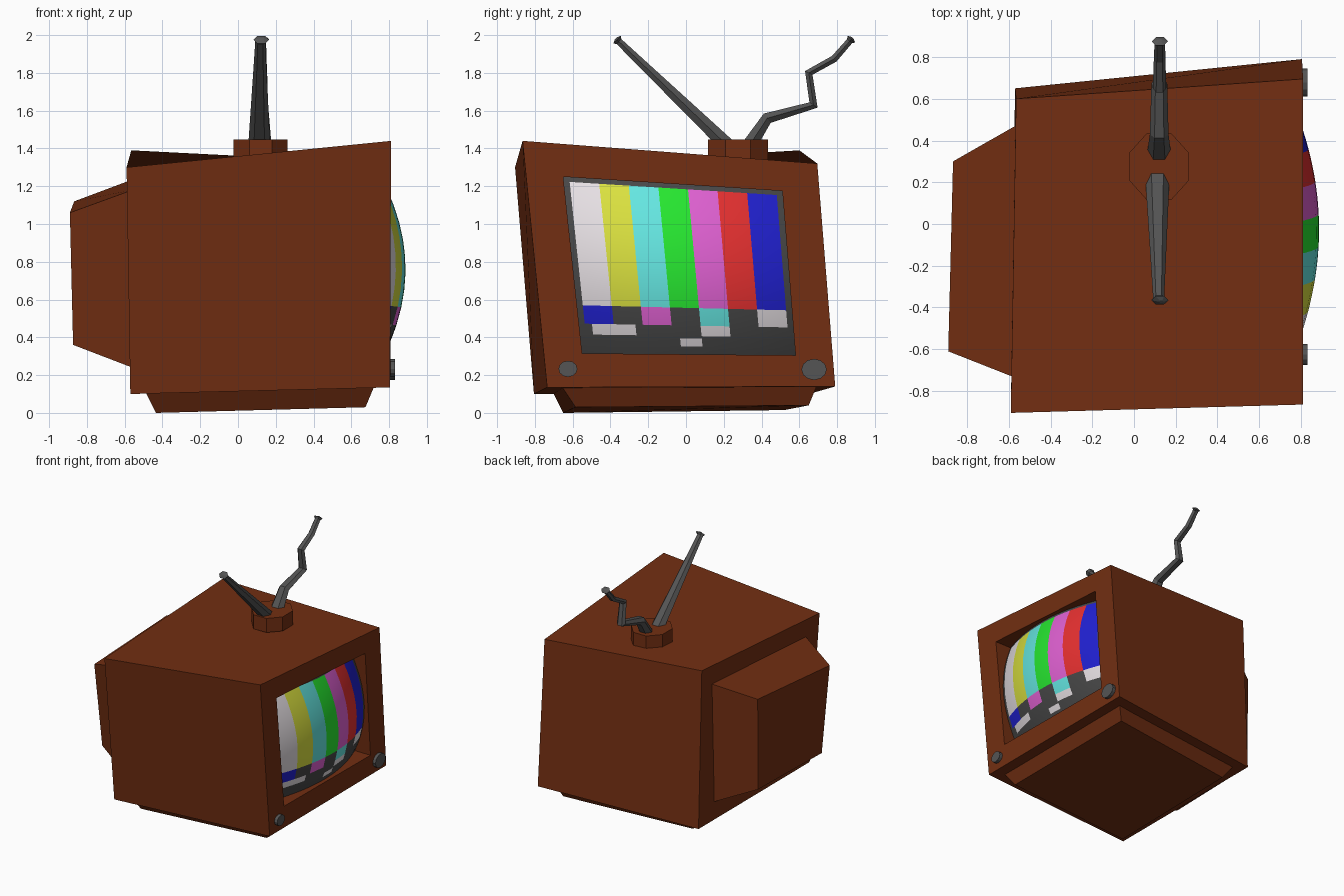
import bpy, bmesh, math
from mathutils import Vector

if "Cube" in bpy.data.objects:
    bpy.data.objects.remove(bpy.data.objects["Cube"])

COLOURS = {
    "brown_case": (.17, .028, .006), "dark_metal": (.09, .09, .09),
    "screen_grey": (.065, .065, .065), "white": (.82, .77, .80),
    "yellow": (.70, .75, .05), "cyan": (.13, .80, .76),
    "green": (.02, .80, .03), "magenta": (.75, .12, .65),
    "red": (.80, .03, .03), "blue": (.015, .015, .65),
}
MATS = {}
for name, c in COLOURS.items():
    MATS[name] = bpy.data.materials.new(name)
    MATS[name].diffuse_color = (*c, 1)


def finish(name, bm, mats):
    me = bpy.data.meshes.new(name)
    bm.to_mesh(me)
    bm.free()
    ob = bpy.data.objects.new(name, me)
    bpy.context.collection.objects.link(ob)
    for m in mats:
        me.materials.append(MATS[m])
    return ob


def loft(name, loops, mat):
    """Closed skin through a list of equal-length loops, capped at both ends."""
    bm = bmesh.new()
    rings = [[bm.verts.new(p) for p in lp] for lp in loops]
    n = len(rings[0])
    for a, b in zip(rings, rings[1:]):
        for i in range(n):
            j = (i + 1) % n
            bm.faces.new((a[i], a[j], b[j], b[i]))
    bm.faces.new(rings[0])
    bm.faces.new(rings[-1])
    bmesh.ops.recalc_face_normals(bm, faces=bm.faces)
    return finish(name, bm, [mat])


# Case: crooked box whose +x side has a recessed screen opening
back = [(-.59, -.905, 1.30), (-.565, .60, 1.39), (-.57, .65, .10), (-.57, -.805, .10)]
front = [(.81, -.865, 1.44), (.81, .695, 1.32), (.805, .79, .14), (.805, -.735, .135)]
opening = [(-.65, 1.25), (.51, 1.175), (.58, .305), (-.55, .315)]
loft("case", [back, front, [(.808, y, z) for y, z in opening],
              [(.60, y, z) for y, z in opening]], "brown_case")

# Tapered rear housing
loft("rear_housing", [
    [(-.56, -.74, 1.18), (-.56, .475, 1.235), (-.56, .455, .245), (-.56, -.66, .24)],
    [(-.89, -.61, 1.06), (-.867, .30, 1.12), (-.865, .29, .37), (-.873, -.53, .36)],
], "brown_case")

# Tapered plinth
loft("plinth", [
    [(-.495, -.71, .12), (.725, -.665, .15), (.725, .695, .15), (-.495, .585, .12)],
    [(-.435, -.65, .0), (.675, -.585, .03), (.67, .65, .04), (-.43, .52, .015)],
], "brown_case")

# Bulging screen with test bars; the outermost cells form the grey surround
BARS = ["white", "yellow", "cyan", "green", "magenta", "red", "blue"]
LOWER = ["blue", "screen_grey", "magenta", "screen_grey", "cyan", "screen_grey", "white"]
EDGE = .027
inner_u = [i / 28 for i in range(29)]
inner_v = [0, .02, .07, .085, .15, .26] + [.26 + .74 * i / 7 for i in range(1, 8)]


def with_border(values):
    return [0] + [EDGE + (1 - 2 * EDGE) * t for t in values] + [1]


def screen_point(u, v):
    tl, tr, br, bl = (Vector(p) for p in opening)
    p = bl.lerp(br, u).lerp(tl.lerp(tr, u), v)
    x = .887 - .112 * (2 * u - 1) ** 2 - .112 * (2 * v - 1) ** 2
    return (x, p.x, p.y)


def cell_colour(col, row):
    if not (0 <= col < 28 and 0 <= row < len(inner_v) - 1):
        return "screen_grey"
    if row >= 5:
        return BARS[col // 4]
    if row == 4:
        return LOWER[col // 4]
    if row == 3 and (1 <= col <= 6 or 16 <= col <= 19):
        return "white"
    if row == 1 and 13 <= col <= 15:
        return "white"
    return "screen_grey"


bm = bmesh.new()
us, vs = with_border(inner_u), with_border(inner_v)
grid = [[bm.verts.new(screen_point(u, v)) for u in us] for v in vs]
names = list(COLOURS)
for r in range(len(vs) - 1):
    for c in range(len(us) - 1):
        f = bm.faces.new((grid[r][c], grid[r][c + 1], grid[r + 1][c + 1], grid[r + 1][c]))
        f.material_index = names.index(cell_colour(c - 1, r - 1))
        f.smooth = True
finish("screen", bm, names)


# Two control knobs
def ellipse(n, fn, turn=0.0):
    return [fn(math.cos(2 * math.pi * i / n + turn), math.sin(2 * math.pi * i / n + turn))
            for i in range(n)]


for name, y, z, ry, rz in (("small_knob", -.625, .233, .05, .043),
                           ("large_knob", .678, .23, .067, .056)):
    loft(name, [ellipse(12, lambda c, s: (x, y + ry * c, z + rz * s))
                for x in (.79, .832)], "dark_metal")

# Octagonal aerial socket on top
loft("aerial_socket", [ellipse(8, lambda c, s: (.12 + .155 * c, .275 + .172 * s, z), math.pi / 8)
                       for z in (1.33, 1.447)], "brown_case")


# Aerials: tapered six-sided rods lying in the y-z plane, with flared tips
def aerial(name, path, radii, x0, x1):
    pts = [Vector((0, y, z)) for y, z in path]
    tip = (pts[-1] - pts[-2]).normalized()
    pts += [pts[-1] + tip * .014, pts[-1] + tip * .024]
    radii = radii + [radii[-1] * 1.55, radii[-1] * .4]
    loops = []
    for i, p in enumerate(pts):
        d = Vector()
        if i:
            d += (p - pts[i - 1]).normalized()
        if i < len(pts) - 1:
            d += (pts[i + 1] - p).normalized()
        d.normalize()
        side = Vector((0, -d.z, d.y))
        x = x0 + (x1 - x0) * i / (len(pts) - 1)
        loops.append(ellipse(6, lambda c, s: Vector((x + 1.4 * radii[i] * c, 0, 0))
                             + p + side * radii[i] * 1.1 * s))
    loft(name, loops, "dark_metal")


aerial("straight_aerial", [(.235, 1.40), (-.355, 1.966)], [.042, .019], .112, .13)
aerial("bent_aerial", [(.325, 1.40), (.43, 1.56), (.675, 1.63), (.65, 1.80), (.785, 1.875), (.866, 1.968)],
       [.042, .032, .027, .023, .02, .018], .12, .125)

for m in bpy.data.materials:
    if m.users and not m.is_grease_pencil:
        m.use_nodes = True
        m.node_tree.nodes["Principled BSDF"].inputs["Base Color"].default_value = m.diffuse_color
